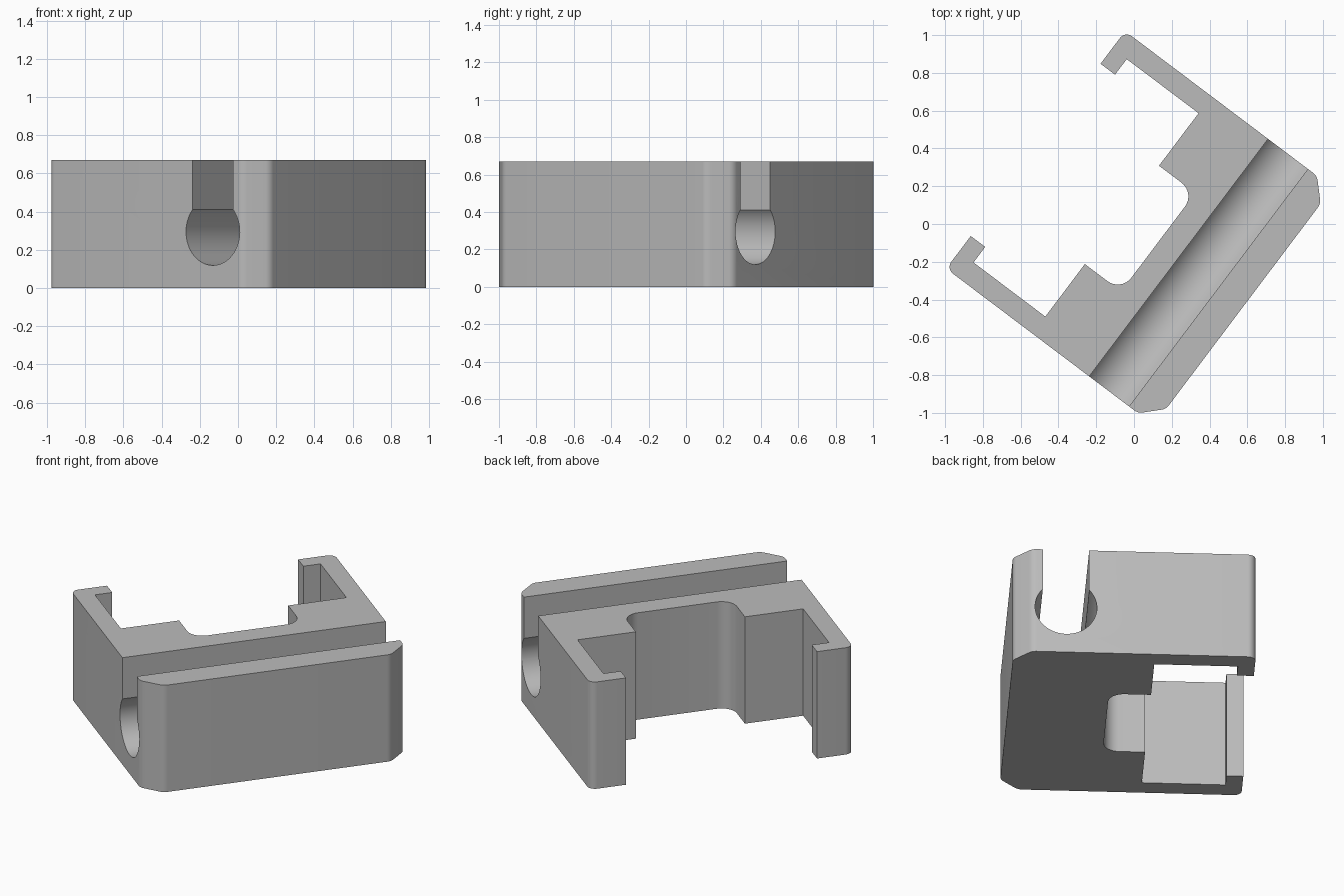
import bpy, bmesh, math
from mathutils import Vector, Matrix

if "Cube" in bpy.data.objects:
    bpy.data.objects.remove(bpy.data.objects["Cube"])

HEIGHT = 0.67
TURN = math.radians(53)

grey = bpy.data.materials.new("plain grey")
grey.use_nodes = True
grey.diffuse_color = (0.5, 0.5, 0.5, 1)
grey.node_tree.nodes["Principled BSDF"].inputs["Base Color"].default_value = grey.diffuse_color


def rounded(corners, steps=8):
    """Replace every (x, y, radius) corner by a tangent arc."""
    out = []
    for i, (x, y, r) in enumerate(corners):
        p = Vector((x, y))
        if r == 0:
            out.append(p)
            continue
        a = (Vector(corners[i - 1][:2]) - p).normalized()
        b = (Vector(corners[(i + 1) % len(corners)][:2]) - p).normalized()
        half = a.angle(b) / 2
        centre = p + (a + b).normalized() * r / math.sin(half)
        start = p + a * r / math.tan(half) - centre
        end = p + b * r / math.tan(half) - centre
        sweep = start.angle_signed(end)
        for k in range(steps + 1):
            out.append(centre + Matrix.Rotation(-sweep * k / steps, 2) @ start)
    return out


def prism(name, points, direction):
    """Extrude a closed ring of 3D points along a direction."""
    bm = bmesh.new()
    face = bm.faces.new([bm.verts.new(p) for p in points])
    made = bmesh.ops.extrude_face_region(bm, geom=[face], use_keep_orig=True)
    moved = [v for v in made["geom"] if isinstance(v, bmesh.types.BMVert)]
    bmesh.ops.translate(bm, verts=moved, vec=direction)
    bmesh.ops.recalc_face_normals(bm, faces=bm.faces)
    mesh = bpy.data.meshes.new(name)
    bm.to_mesh(mesh)
    bm.free()
    mesh.materials.append(grey)
    ob = bpy.data.objects.new(name, mesh)
    bpy.context.collection.objects.link(ob)
    ob.rotation_euler.z = TURN
    return ob


# Clip body: chamfered bar, two hooked arms and a filleted notch
half = [(0.68, -0.725, 0.06), (0.787, -0.62, 0.06), (0.787, 0.652, 0.045),
        (0.571, 0.652, 0), (0.571, 0.556, 0), (0.674, 0.556, 0),
        (0.674, 0.08, 0), (0.326, 0.08, 0), (0.326, -0.16, 0.09)]
outline = half + [(-x, y, r) for x, y, r in reversed(half)]
body = prism("clip_body", [(p.x, p.y, 0) for p in rounded(outline)], (0, 0, HEIGHT))

# Keyhole cutter: round bore with a narrower slot open to the top
R, SLOT, Y, Z = 0.176, 0.132, -0.428, 0.295
gap = math.asin(SLOT / R)
N = 56
ring = []
for k in range(N + 1):
    a = gap + (2 * math.pi - 2 * gap) * k / N
    ring.append((-1, Y + R * math.sin(a), Z + R * math.cos(a)))
ring += [(-1, Y - SLOT, 1), (-1, Y + SLOT, 1)]
cutter = prism("bore_cutter", ring, (2, 0, 0))
cutter.hide_render = True

cut = body.modifiers.new("bore", "BOOLEAN")
cut.operation = "DIFFERENCE"
cut.solver = "EXACT"
cut.object = cutter
bpy.ops.object.select_all(action="DESELECT")
body.select_set(True)
bpy.context.view_layer.objects.active = body
bpy.context.view_layer.update()
bpy.ops.object.modifier_apply(modifier=cut.name)
bpy.data.objects.remove(cutter)
bpy.ops.object.shade_smooth_by_angle(angle=math.radians(25))
